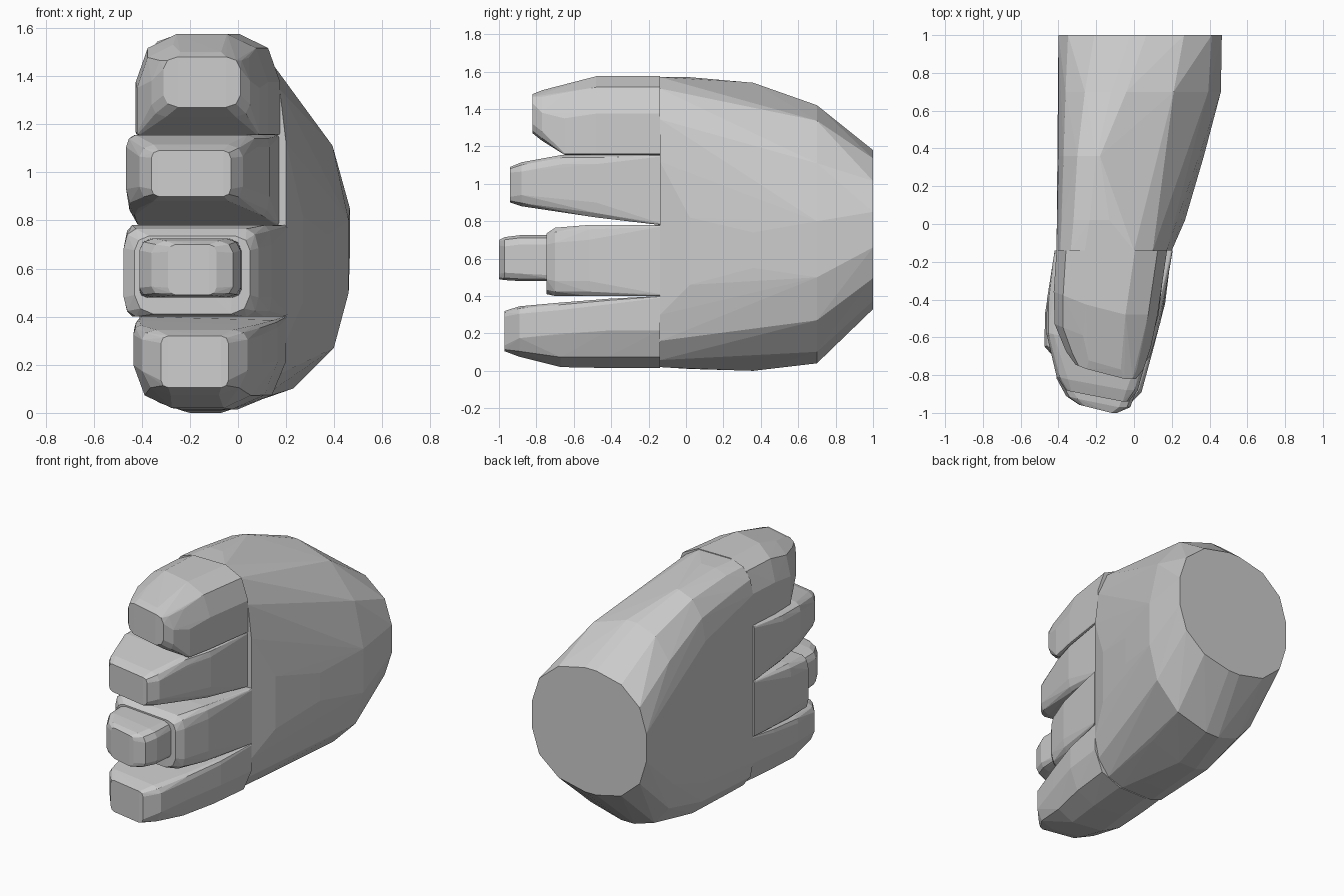
import bpy, bmesh
from math import sin, cos, pi


def ring(y, x0, x1, z0, z1, bl, br, tr, tl, segs=3, skew=0):
    """Rounded rectangle across y; each corner has its own (x, z) radius.
    Skew pulls the -x side back."""
    corners = [(x0, z0, 1, 1, bl), (x1, z0, -1, 1, br),
               (x1, z1, -1, -1, tr), (x0, z1, 1, -1, tl)]
    pts = []
    for cx, cz, sx, sz, (rx, rz) in corners:
        for i in range(segs + 1):
            a = pi / 2 * i / segs
            x = cx + sx * rx * (1 - cos(a))
            pts.append((x, y + skew * max(0, -0.12 - x), cz + sz * rz * (1 - sin(a))))
    return pts


def hull(name, rings):
    """Flat-faced convex block wrapped around the rings."""
    bm = bmesh.new()
    for r in rings:
        for p in r:
            bm.verts.new(p)
    bmesh.ops.remove_doubles(bm, verts=bm.verts, dist=0.0005)
    bmesh.ops.convex_hull(bm, input=bm.verts)
    loose = [v for v in bm.verts if not v.link_faces]
    bmesh.ops.delete(bm, geom=loose, context='VERTS')
    bmesh.ops.recalc_face_normals(bm, faces=bm.faces)
    me = bpy.data.meshes.new(name)
    bm.to_mesh(me)
    bm.free()
    ob = bpy.data.objects.new(name, me)
    bpy.context.collection.objects.link(ob)
    return ob


def finger(name, sections, skew):
    """Sections: y, x0, x1, z0, z1, bottom radius, top radius."""
    hull(name, [ring(y, x0, x1, z0, z1, b, b, t, t, 2, skew if i else 0)
                for i, (y, x0, x1, z0, z1, b, t) in enumerate(sections)])


# Palm and wrist
hull("palm", [
    ring(-0.14, -0.41, 0.20, 0.02, 1.57, (.15, .2), (.22, .28), (.2, .45), (.15, .2)),
    ring(0.02, -0.405, 0.27, 0.01, 1.57, (.17, .22), (.34, .45), (.4, .75), (.17, .24)),
    ring(0.36, -0.40, 0.37, 0.0, 1.54, (.2, .27), (.44, .55), (.55, .8), (.2, .3)),
    ring(0.70, -0.40, 0.46, 0.04, 1.42, (.3, .35), (.46, .46), (.5, .62), (.28, .4)),
    ring(1.00, -0.40, 0.465, 0.33, 1.18, (.38, .33), (.4, .33), (.4, .33), (.38, .33)),
])

# Four fingers, top to bottom
S, N = (.03, .03), (.01, .01)
finger("index_finger", [
    (-0.14, -.41, .175, 1.155, 1.575, N, (.17, .2)),
    (-0.48, -.425, .125, 1.155, 1.575, N, (.17, .2)),
    (-0.65, -.42, .09, 1.155, 1.53, N, (.15, .18)),
    (-0.77, -.36, .05, 1.23, 1.50, (.06, .05), (.12, .12)),
    (-0.82, -.31, .01, 1.27, 1.48, (.06, .05), (.06, .05)),
], 0.4)
finger("middle_finger", [
    (-0.14, -.42, .17, .78, 1.155, N, N),
    (-0.48, -.46, .13, .82, 1.155, (.03, .08), (.03, .05)),
    (-0.66, -.465, .08, .85, 1.155, (.05, .08), (.04, .05)),
    (-0.88, -.41, .02, .88, 1.115, (.06, .06), (.06, .05)),
    (-0.94, -.36, -.03, .90, 1.09, S, S),
], 0.25)
finger("ring_finger", [
    (-0.14, -.42, .205, .40, .78, N, N),
    (-0.52, -.47, .14, .40, .78, (.03, .08), (.03, .08)),
    (-0.70, -.475, .085, .40, .765, (.05, .08), (.05, .08)),
    (-0.745, -.43, .05, .41, .735, (.08, .08), (.06, .06)),
], 0.15)
finger("ring_fingertip", [
    (-0.70, -.41, .015, .48, .725, S, (.05, .05)),
    (-0.89, -.41, .01, .48, .725, (.06, .04), (.06, .05)),
    (-0.97, -.36, -.02, .485, .715, (.06, .04), (.06, .05)),
    (-1.00, -.29, -.09, .49, .70, S, S),
], 0.25)
finger("little_finger", [
    (-0.14, -.41, .20, .015, .40, (.2, .2), N),
    (-0.42, -.43, .165, .015, .385, (.19, .2), (.02, .03)),
    (-0.67, -.435, .10, .02, .365, (.16, .18), (.03, .04)),
    (-0.89, -.40, .04, .075, .345, (.12, .1), (.06, .04)),
    (-0.97, -.32, -.04, .105, .32, S, S),
], 0.25)
